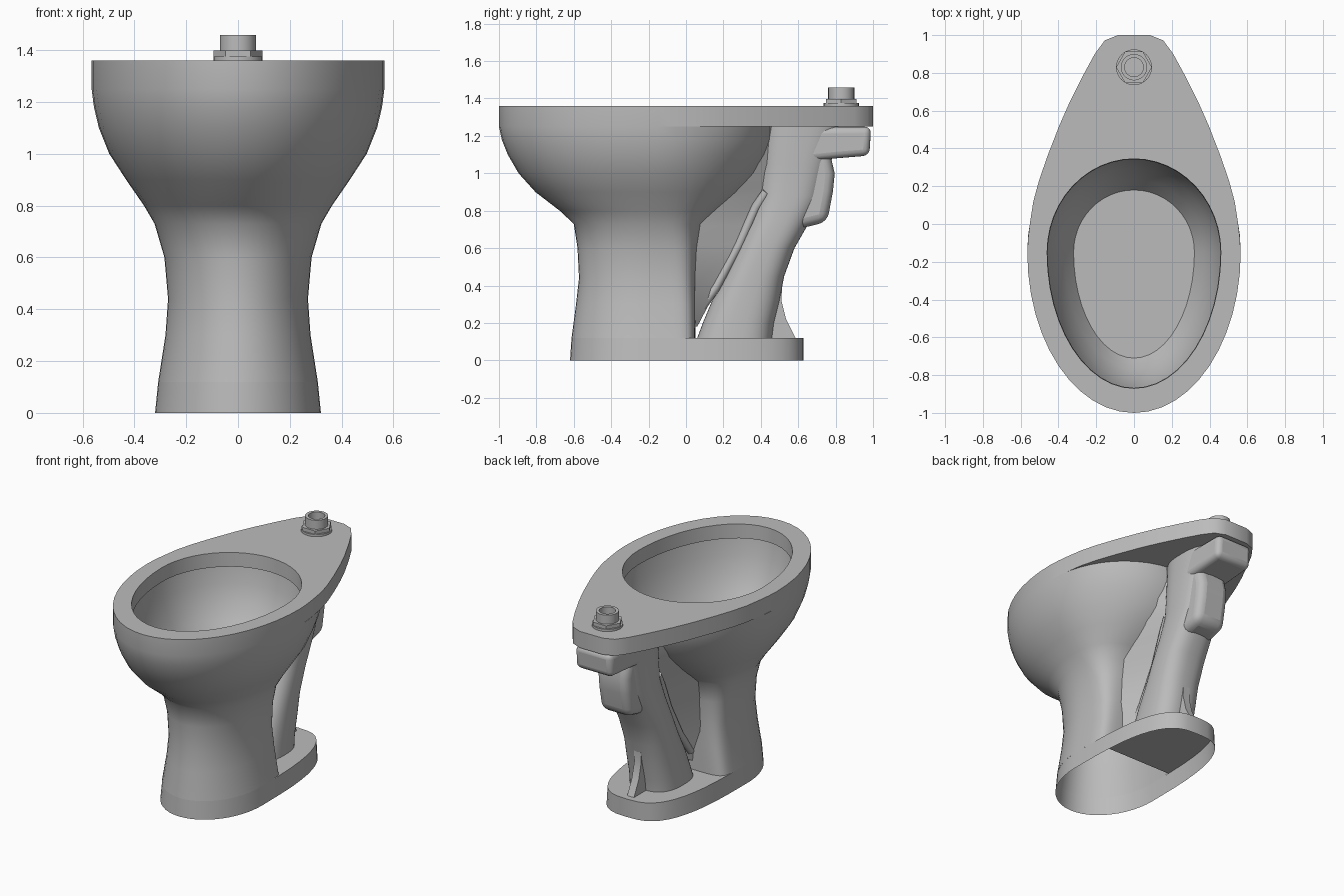
import bpy, bmesh, math
from math import sin, cos, pi

cube = bpy.data.objects.get("Cube")
if cube:
    bpy.data.objects.remove(cube, do_unlink=True)

GREY = (0.5, 0.5, 0.5, 1)
mat = bpy.data.materials.new("grey ceramic")
mat.use_nodes = True
mat.diffuse_color = GREY
mat.node_tree.nodes["Principled BSDF"].inputs["Base Color"].default_value = GREY
M = 12  # segments per quarter ring


def finish(bm, name, angle=35, bevel=0):
    bmesh.ops.remove_doubles(bm, verts=bm.verts, dist=0.0005)
    bmesh.ops.recalc_face_normals(bm, faces=bm.faces)
    mesh = bpy.data.meshes.new(name)
    bm.to_mesh(mesh)
    bm.free()
    mesh.materials.append(mat)
    ob = bpy.data.objects.new(name, mesh)
    bpy.context.collection.objects.link(ob)
    if bevel:
        mod = ob.modifiers.new("soft edges", "BEVEL")
        mod.width, mod.segments = bevel, 4
    bpy.ops.object.select_all(action="DESELECT")
    ob.select_set(True)
    bpy.context.view_layer.objects.active = ob
    bpy.ops.object.shade_smooth_by_angle(angle=math.radians(angle))


def quarter(hw, cy, end, n=2):
    """Points from the widest side to the middle at y = end."""
    pts = []
    for k in range(M + 1):
        a = k / M * pi / 2
        pts.append((hw * max(cos(a), 0) ** (2 / n) if k < M else 0,
                    cy + (end - cy) * sin(a) ** (2 / n)))
    return pts


def ring(front, back):
    """Closed loop from two quarters of the +x side."""
    half = front[::-1] + back[1:]
    return half + [(-x, y) for x, y in half[-2:0:-1]]


def loft(bm, rings, cap_start=False):
    loops = [[bm.verts.new((x, y, z)) for x, y in pts] for pts, z in rings]
    for a, b in zip(loops, loops[1:]):
        for i in range(len(a)):
            j = (i + 1) % len(a)
            bm.faces.new((a[i], a[j], b[j], b[i]))
    if cap_start:
        bm.faces.new(loops[0])
    return loops


def egg(hw, front, back, cy=-0.15, n=2):
    return ring(quarter(hw, cy, front), quarter(hw, cy, back, n))


# Bowl, deck and hollow pedestal as one continuous shell
deck_back = [(0.565, -0.15), (0.56, -0.07), (0.55, 0.01), (0.533, 0.12),
             (0.503, 0.23), (0.458, 0.36), (0.396, 0.52), (0.343, 0.64),
             (0.268, 0.79), (0.208, 0.9), (0.155, 0.972), (0.085, 1), (0, 1)]
deck = ring(quarter(0.565, -0.15, -1), deck_back)
rings = [
    (egg(0.32, -0.71, 0.18), 0.88),
    (egg(0.37, -0.77, 0.235), 0.955),
    (egg(0.415, -0.82, 0.295), 1.05),
    (egg(0.45, -0.86, 0.335), 1.16),
    (egg(0.468, -0.878, 0.353), 1.262),
    (egg(0.457, -0.867, 0.342), 1.266),
    (egg(0.46, -0.87, 0.345), 1.36),
    (deck, 1.36),
    (deck, 1.25),
    (egg(0.565, -1, 0.46, n=2.15), 1.25),
]
# height, half width, front, back, squareness of the back
for z, hw, f, b, n in [(1.18, .556, -.985, .455, 2.1), (1.1, .537, -.953, .43, 2),
                       (1, .497, -.895, .375, 2), (.9, .432, -.805, .285, 2.1),
                       (.8, .363, -.675, .165, 2.5), (.73, .322, -.6, .085, 3),
                       (.6, .284, -.58, .06, 4), (.44, .27, -.572, .05, 5),
                       (.3, .28, -.588, .05, 6), (.12, .308, -.612, .05, 7)]:
    rings.append((egg(hw, f, b, -0.15 - 0.05 * (1.2 - z), n), z))
bm = bmesh.new()
loft(bm, rings, cap_start=True)
finish(bm, "bowl_and_pedestal", 40)

# Foot: open skirt with a lid behind the pedestal
bm = bmesh.new()
loops = loft(bm, [(egg(0.32, -0.62, 0.627, -0.2, 3), 0),
                  (egg(0.308, -0.612, 0.627, -0.2, 3), 0.12)])
front_edge = [bm.verts.new((x, -0.03, 0.12)) for x in (-0.307, 0.307)]
bm.faces.new(front_edge + [v for v in loops[1] if v.co.y > -0.02])
finish(bm, "foot")

# Trapway rising from the foot to the deck
bm = bmesh.new()
sections = []
for z, f, b, hw in [(.12, .06, .46, .165), (.2, .09, .47, .16), (.32, .14, .5, .155),
                    (.45, .21, .525, .15), (.6, .28, .58, .15),
                    (.74, .34, .66, .145), (.88, .39, .73, .14),
                    (1.05, .4, .77, .14), (1.25, .41, .85, .145)]:
    mid = (f + b) / 2
    sections.append((ring(quarter(hw, mid, f, 2.6), quarter(hw, mid, b, 2.6)), z))
loft(bm, sections)
finish(bm, "trapway", 40)

# Wedge-shaped web, wide at the pedestal and narrow at the ribs
bm = bmesh.new()
loft(bm, [([(-.15, f), (.15, f), (.06, b), (-.06, b)], z) for z, f, b in
          [(.18, .02, .06), (.39, .03, .17), (.62, .04, .3), (.72, .06, .345),
           (.82, .14, .39), (.92, .25, .45), (1.05, .34, .5), (1.25, .4, .52)]])
finish(bm, "web", 40)


def side_plate(name, profile, hw, bevel=0):
    """Side outline (y, z) extruded across x."""
    bm = bmesh.new()
    face = bm.faces.new([bm.verts.new((-hw, y, z)) for y, z in profile])
    out = bmesh.ops.extrude_face_region(bm, geom=[face])
    moved = [g for g in out["geom"] if isinstance(g, bmesh.types.BMVert)]
    bmesh.ops.translate(bm, verts=moved, vec=(2 * hw, 0, 0))
    finish(bm, name, 40, bevel)


# Rear fin, inlet block and rounded bulge below it
side_plate("rear_fin", [(.4, .12), (.585, .12), (.535, .22), (.51, .32),
                        (.515, .42), (.4, .45)], 0.025)
side_plate("inlet_block", [(.6, 1.249), (.99, 1.249), (.98, 1.095), (.8, 1.08),
                           (.6, 1.06)], 0.135, 0.035)
side_plate("bulge", [(.5, 1.15), (.76, 1.15), (.795, 1), (.785, .9),
                     (.755, .74), (.63, .71), (.5, .72)], 0.115, 0.05)

# Slanted ribs along both sides of the web
for side, name in ((1, "left_rib"), (-1, "right_rib")):
    curve = bpy.data.curves.new(name, "CURVE")
    curve.dimensions = "3D"
    curve.bevel_depth, curve.bevel_resolution = 0.025, 2
    curve.use_fill_caps = True
    spline = curve.splines.new("POLY")
    path = [(.07, .05, .24), (.065, .16, .39), (.065, .285, .62),
            (.075, .375, .82), (.09, .43, .9)]
    spline.points.add(len(path) - 1)
    for p, (x, y, z) in zip(spline.points, path):
        p.co = (side * x, y, z, 1)
    spline.use_smooth = True
    curve.materials.append(mat)
    bpy.context.collection.objects.link(bpy.data.objects.new(name, curve))


def turned(name, profile, sides):
    """Closed (radius, z) outline turned about the inlet axis."""
    bm = bmesh.new()
    circle = [(cos(2 * pi * i / sides), sin(2 * pi * i / sides)) for i in range(sides)]
    loft(bm, [([(r * c, 0.83 + r * s) for c, s in circle], z)
              for r, z in profile + profile[:1]])
    finish(bm, name, 30)


# Water inlet fitting
turned("washer", [(.05, 1.36), (.095, 1.36), (.095, 1.375), (.05, 1.375)], 24)
turned("hex_nut", [(.062, 1.375), (.095, 1.375), (.095, 1.398), (.062, 1.398)], 6)
turned("inlet_pipe", [(.05, 1.365), (.07, 1.365), (.07, 1.458), (.05, 1.458)], 24)
